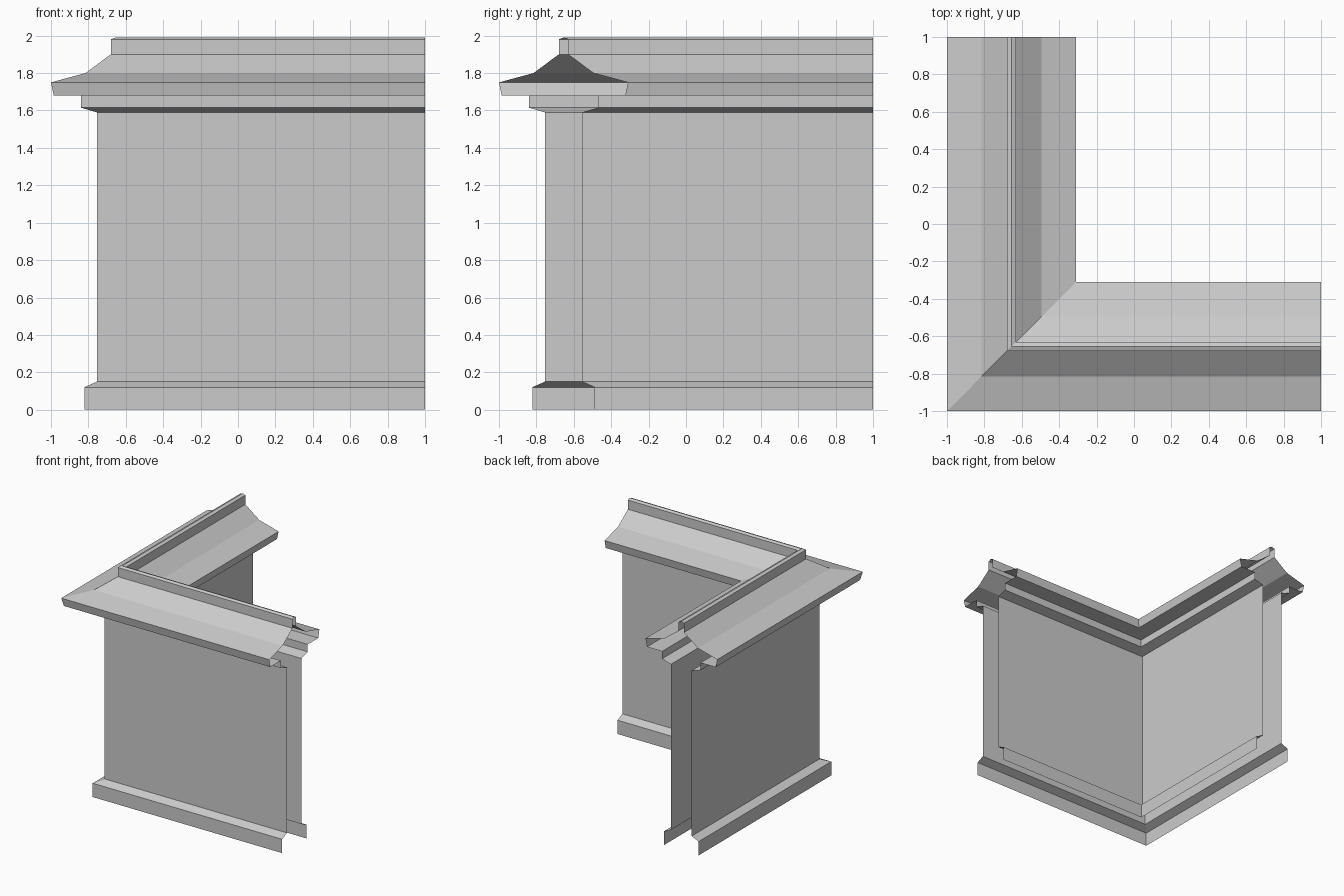
import bpy

cube = bpy.data.objects.get("Cube")
if cube:
    bpy.data.objects.remove(cube, do_unlink=True)

AXIS = -0.655   # centre line of both wall arms
END = 1.0       # open end of each arm

stone = bpy.data.materials.new("grey_stone")
stone.use_nodes = True
GREY = (0.6, 0.6, 0.6, 1)
stone.diffuse_color = GREY
stone.node_tree.nodes["Principled BSDF"].inputs["Base Color"].default_value = GREY


def sweep(name, profile):
    """Sweep a half profile (offset, height) round the mitred corner, on both wall sides."""
    verts, faces = [], []
    n = len(profile)
    for side in (1, -1):
        base = len(verts)
        for stop in range(3):
            for offset, z in profile:
                p = AXIS - side * offset
                x, y = ((END, p), (p, p), (p, END))[stop]
                verts.append((x, y, z))
        for stop in range(2):
            for k in range(n - 1):
                a = base + stop * n + k
                quad = (a, a + n, a + n + 1, a + 1)
                faces.append(quad[::-1] if side == 1 else quad)
    mesh = bpy.data.meshes.new(name)
    mesh.from_pydata(verts, [], faces)
    mesh.materials.append(stone)
    obj = bpy.data.objects.new(name, mesh)
    bpy.context.collection.objects.link(obj)
    return obj


# Parts from the ground up; hollow, with open ends
sweep("plinth", [(0.167, 0), (0.167, 0.12), (0.1, 0.15)])
sweep("wall", [(0.1, 0.15), (0.1, 1.59)])
sweep("cornice", [(0.1, 1.59), (0.185, 1.615), (0.185, 1.68)])
sweep("eaves", [(0.185, 1.68), (0.33, 1.68), (0.345, 1.75)])
sweep("sloped_coping", [(0.345, 1.75), (0.16, 1.8), (0.025, 1.9)])
sweep("ridge_cap", [(0.025, 1.9), (0.025, 1.98), (0, 1.99)])
